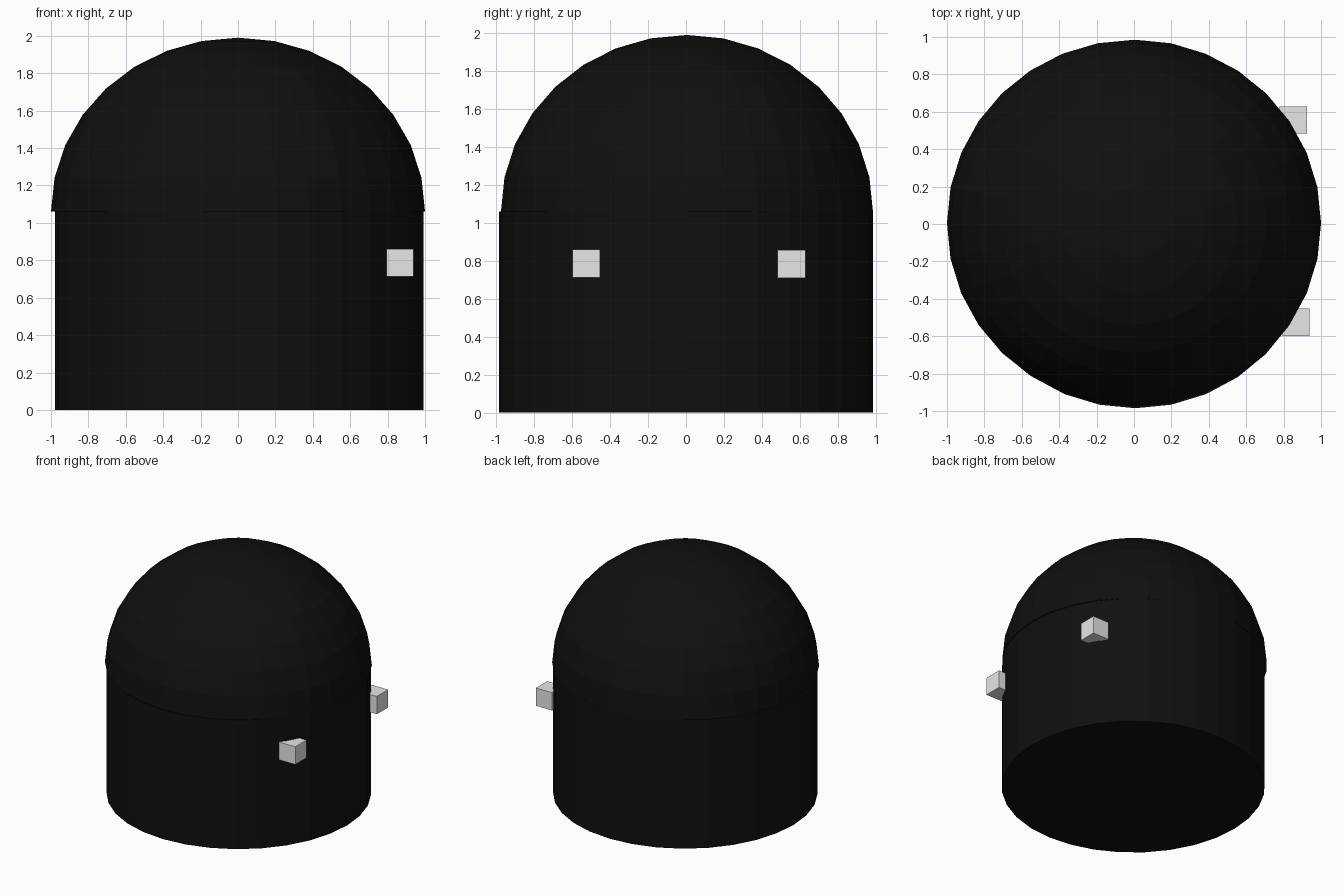
import bpy, bmesh
from mathutils import Matrix, Vector

if "Cube" in bpy.data.objects:
    bpy.data.objects.remove(bpy.data.objects["Cube"])


def material(name, grey):
    m = bpy.data.materials.new(name)
    m.diffuse_color = (grey, grey, grey, 1)
    m.use_nodes = True
    m.node_tree.nodes["Principled BSDF"].inputs["Base Color"].default_value = m.diffuse_color
    return m


black = material("black", 0.005)
light_grey = material("light grey", 0.8)


def finish(name, bm, mat):
    bmesh.ops.recalc_face_normals(bm, faces=bm.faces)
    mesh = bpy.data.meshes.new(name)
    bm.to_mesh(mesh)
    bm.free()
    mesh.materials.append(mat)
    obj = bpy.data.objects.new(name, mesh)
    bpy.context.collection.objects.link(obj)
    return obj


SEAM = 1.06  # height where the dome meets the body

# Body: capped 32-sided cylinder
bm = bmesh.new()
bmesh.ops.create_cone(bm, cap_ends=True, segments=32, radius1=0.985, radius2=0.985,
                      depth=SEAM, matrix=Matrix.Translation((0.007, 0, SEAM / 2)))
finish("body", bm, black)

# Dome: upper half of a slightly squashed sphere, overhanging the body at the sides
bm = bmesh.new()
bmesh.ops.create_uvsphere(bm, u_segments=32, v_segments=16, radius=1)
lower = [v for v in bm.verts if v.co.z < -0.01]
bmesh.ops.delete(bm, geom=lower, context='VERTS')
bmesh.ops.scale(bm, vec=Vector((1, 0.98, 0.93)), verts=bm.verts)
bmesh.ops.translate(bm, vec=Vector((0, 0.005, SEAM)), verts=bm.verts)
finish("dome", bm, black)

# Eyes: two small cubes set into the right side
for name, centre in (("front_eye", (0.866, -0.525, 0.786)),
                     ("back_eye", (0.851, 0.556, 0.783))):
    bm = bmesh.new()
    bmesh.ops.create_cube(bm, size=0.146, matrix=Matrix.Translation(centre))
    finish(name, bm, light_grey)
